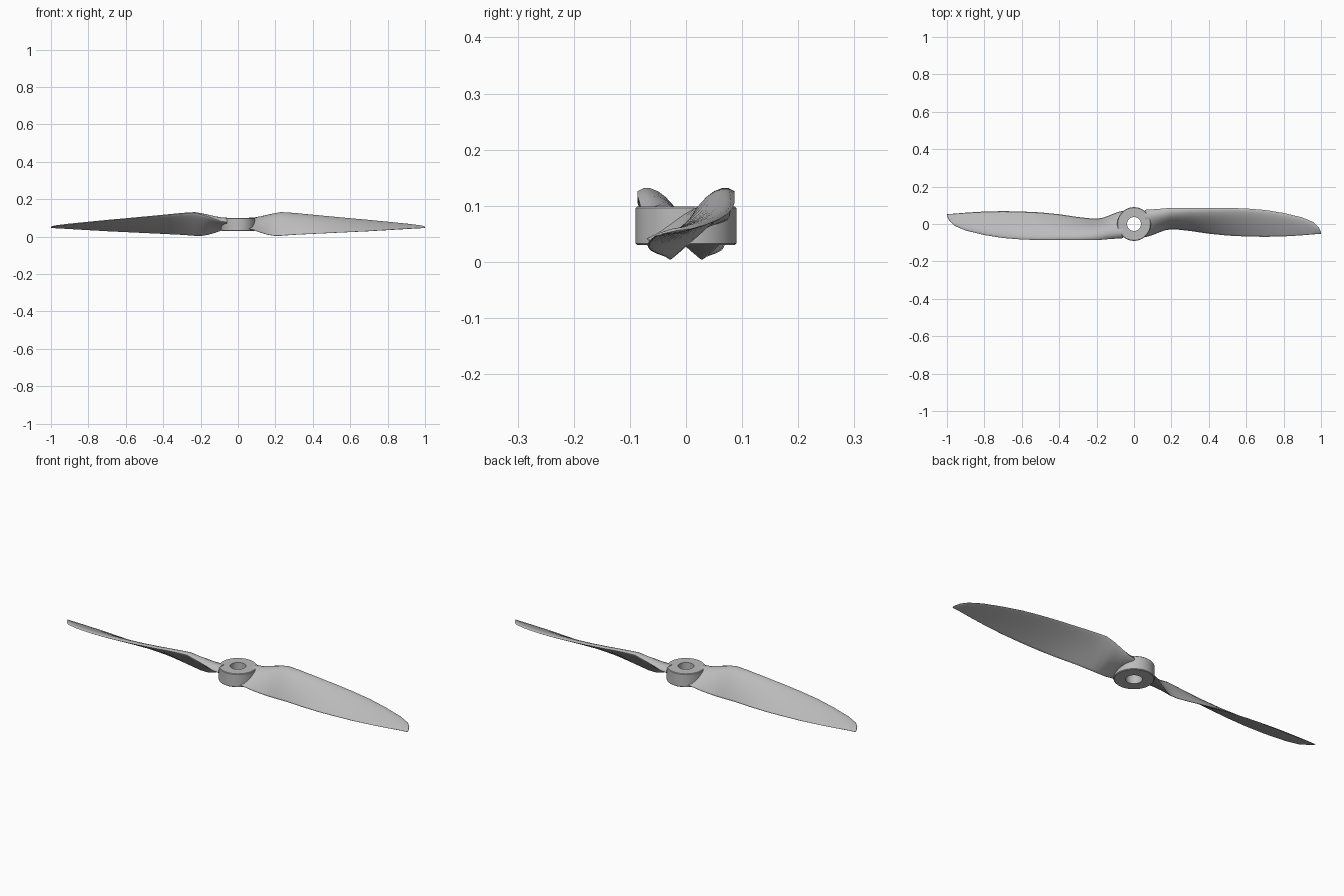
import bpy, bmesh, math

cube = bpy.data.objects.get("Cube")
if cube:
    bpy.data.objects.remove(cube)

grey = bpy.data.materials.new("light_grey_plastic")
grey.use_nodes = True
colour = (0.5, 0.5, 0.5, 1)
grey.diffuse_color = colour
grey.node_tree.nodes["Principled BSDF"].inputs["Base Color"].default_value = colour


def finish(name, bm, angle):
    bmesh.ops.recalc_face_normals(bm, faces=bm.faces)
    mesh = bpy.data.meshes.new(name)
    bm.to_mesh(mesh)
    bm.free()
    mesh.materials.append(grey)
    obj = bpy.data.objects.new(name, mesh)
    bpy.context.collection.objects.link(obj)
    bpy.ops.object.select_all(action="DESELECT")
    obj.select_set(True)
    bpy.context.view_layer.objects.active = obj
    bpy.ops.object.shade_smooth_by_angle(angle=math.radians(angle))
    return obj


def bridge(bm, a, b):
    n = len(a)
    for i in range(n):
        j = (i + 1) % n
        bm.faces.new((a[i], a[j], b[j], b[i]))


def thickness(s):
    # Aerofoil half-thickness along the chord, peak close to one
    return 10 * (0.2969 * math.sqrt(s) - 0.126 * s - 0.3516 * s**2
                 + 0.2843 * s**3 - 0.1036 * s**4)


# Blade stations: x, trailing y and z, leading y and z, thickness
STATIONS = [
    (0.06, -0.070, 0.040, 0.076, 0.078, 0.040),
    (0.09, -0.062, 0.032, 0.078, 0.082, 0.040),
    (0.12, -0.050, 0.020, 0.080, 0.093, 0.040),
    (0.16, -0.034, 0.008, 0.083, 0.107, 0.040),
    (0.19, -0.028, 0.003, 0.086, 0.116, 0.038),
    (0.23, -0.028, 0.003, 0.086, 0.126, 0.035),
    (0.30, -0.036, 0.008, 0.086, 0.122, 0.029),
    (0.40, -0.051, 0.013, 0.086, 0.113, 0.023),
    (0.50, -0.061, 0.018, 0.086, 0.104, 0.019),
    (0.60, -0.066, 0.023, 0.083, 0.095, 0.016),
    (0.70, -0.068, 0.028, 0.075, 0.086, 0.014),
    (0.80, -0.066, 0.034, 0.059, 0.076, 0.012),
    (0.90, -0.060, 0.040, 0.035, 0.066, 0.010),
    (0.96, -0.055, 0.044, 0.010, 0.059, 0.008),
    (0.985, -0.053, 0.045, -0.015, 0.056, 0.007),
    (1.00, -0.052, 0.046, -0.042, 0.050, 0.004),
]
STEPS = 12


def make_blade(name, side):
    # Side is 1 or -1: half a turn about the hub axis
    bm = bmesh.new()
    rings = []
    for x, ty, tz, ly, lz, t in STATIONS:
        cy, cz = ty - ly, tz - lz
        length = math.hypot(cy, cz)
        ny, nz = cz / length, -cy / length
        chord = [(1 - math.cos(math.pi * i / STEPS)) / 2 for i in range(STEPS + 1)]
        outline = [(s, t * 0.85 * thickness(s)) for s in chord]
        outline += [(s, -t * 0.15 * thickness(s)) for s in chord[-2:0:-1]]
        # Keep the trailing edge slightly blunt
        outline = [(s, h + (0.002 if i == STEPS else 0)) for i, (s, h) in enumerate(outline)]
        rings.append([bm.verts.new((side * x, side * (ly + cy * s + ny * h),
                                    lz + cz * s + nz * h)) for s, h in outline])
    for a, b in zip(rings, rings[1:]):
        bridge(bm, a, b)
    bm.faces.new(rings[0])
    bm.faces.new(rings[-1])
    return finish(name, bm, 35)


make_blade("left_blade", 1)
make_blade("right_blade", -1)

# Hub: bored ring with softened outer rims
INNER, OUTER, LOW, HIGH, ROUND = 0.037, 0.09, 0.03, 0.099, 0.003
profile = [(INNER, LOW), (OUTER - ROUND, LOW), (OUTER, LOW + ROUND),
           (OUTER, HIGH - ROUND), (OUTER - ROUND, HIGH), (INNER, HIGH)]
bm = bmesh.new()
SIDES = 64
loops = []
for k in range(SIDES):
    a = 2 * math.pi * k / SIDES
    loops.append([bm.verts.new((r * math.cos(a), r * math.sin(a), z)) for r, z in profile])
for k in range(SIDES):
    bridge(bm, loops[k], loops[(k + 1) % SIDES])
finish("hub", bm, 30)
